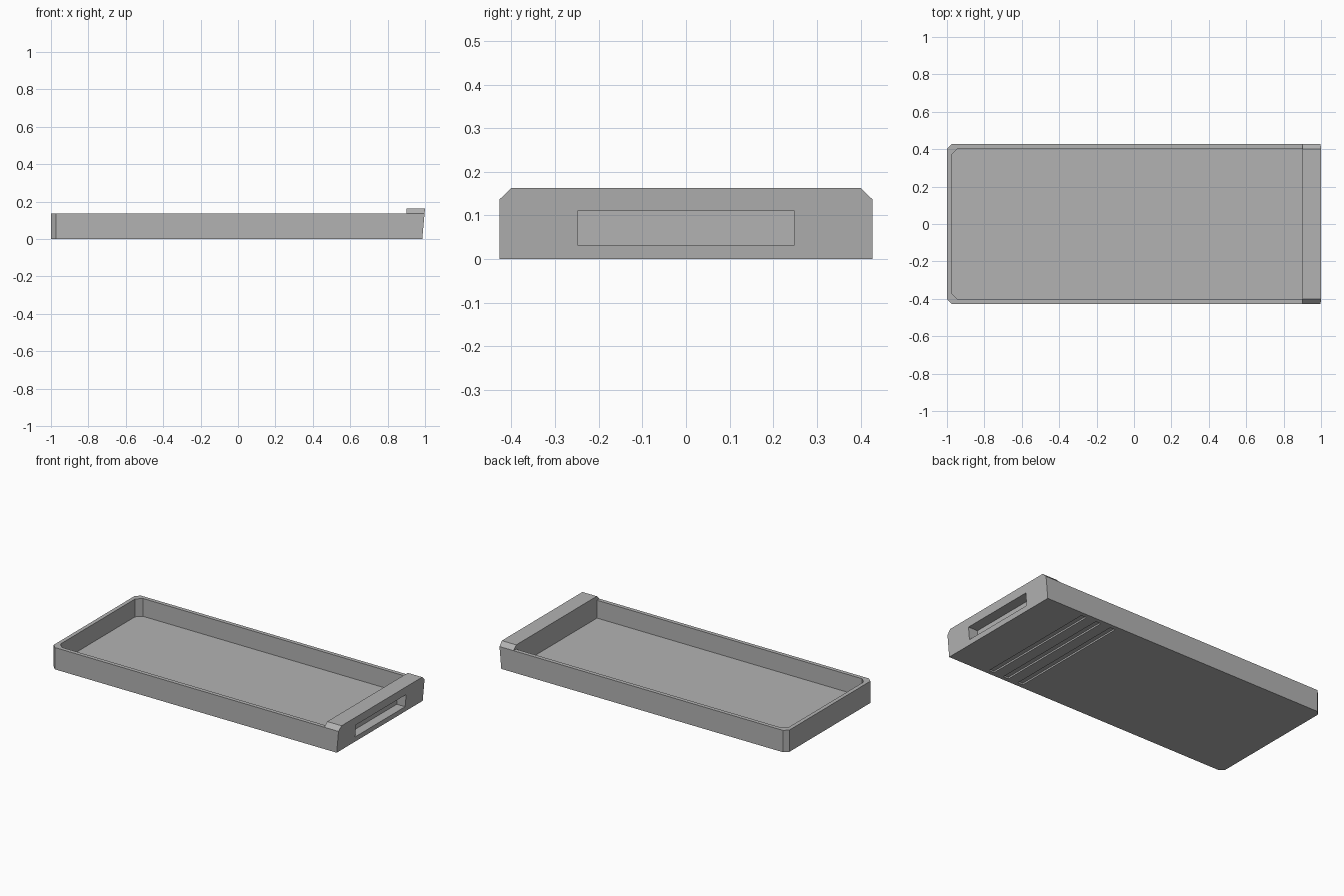
import bpy
import bmesh

cube = bpy.data.objects.get("Cube")
if cube:
    bpy.data.objects.remove(cube, do_unlink=True)

HALF_Y = 0.427
RIM, TOP = 0.137, 0.163
WALL = 0.025
BLOCK_X = 0.9

grey = bpy.data.materials.new("plain grey")
grey.use_nodes = True
colour = (0.45, 0.45, 0.45, 1)
grey.diffuse_color = colour
grey.node_tree.nodes["Principled BSDF"].inputs["Base Color"].default_value = colour


def prism(name, points, place, lo, hi):
    """Extrude a flat outline from lo to hi; place maps (u, v, w) to xyz."""
    bm = bmesh.new()
    rings = [[bm.verts.new(place(u, v, w)) for u, v in points] for w in (lo, hi)]
    bm.faces.new(rings[0])
    bm.faces.new(rings[1])
    n = len(points)
    for i in range(n):
        j = (i + 1) % n
        bm.faces.new((rings[0][i], rings[0][j], rings[1][j], rings[1][i]))
    bmesh.ops.recalc_face_normals(bm, faces=bm.faces)
    mesh = bpy.data.meshes.new(name)
    bm.to_mesh(mesh)
    bm.free()
    mesh.materials.append(grey)
    obj = bpy.data.objects.new(name, mesh)
    bpy.context.collection.objects.link(obj)
    return obj


def upright(u, v, w):
    return (u, v, w)


def lengthwise(u, v, w):
    return (w, u, v)


def outline(x0, x1, y, cut):
    """Rectangle with its two far-end corners cut off."""
    return [(x0 + cut, -y), (x1, -y), (x1, y), (x0 + cut, y), (x0, y - cut), (x0, cut - y)]


def box(name, x0, x1, y, z0, z1):
    return prism(name, [(x0, -y), (x1, -y), (x1, y), (x0, y)], upright, z0, z1)


# Solid body with a front face that leans outwards towards the top
tray = prism("tray", outline(-1, 1, HALF_Y, 0.026), upright, 0, TOP)
for v in tray.data.vertices:
    if v.co.x > 0.9 and v.co.z < 0.01:
        v.co.x = 0.985

# Rim step, storage cavity and handle pocket
cutters = [
    box("rim_cutter", -1.1, BLOCK_X, 0.6, RIM, 0.3),
    prism("cavity_cutter", outline(WALL - 1, BLOCK_X, HALF_Y - WALL, 0.032), upright, WALL, 0.3),
    box("handle_pocket_cutter", 0.93, 1.1, 0.248, 0.032, 0.11),
]

# Sloped shoulders on the raised end block
for side in (-1, 1):
    wedge = [(side * 0.373, 0.189), (side * 0.454, 0.111), (side * 0.5, 0.2)]
    cutters.append(prism("shoulder_cutter", wedge, lengthwise, BLOCK_X, 1.1))

# Three grip grooves under the floor
for i in range(3):
    x = 0.7 - 0.105 * i
    cutters.append(box("groove_cutter", x - 0.018, x + 0.018, 0.4, -0.1, 0.01))

bpy.context.view_layer.objects.active = tray
for cutter in cutters:
    cutter.hide_render = True
    mod = tray.modifiers.new(cutter.name, "BOOLEAN")
    mod.operation = "DIFFERENCE"
    mod.solver = "EXACT"
    mod.object = cutter
    bpy.ops.object.modifier_apply(modifier=mod.name)
    bpy.data.objects.remove(cutter, do_unlink=True)
